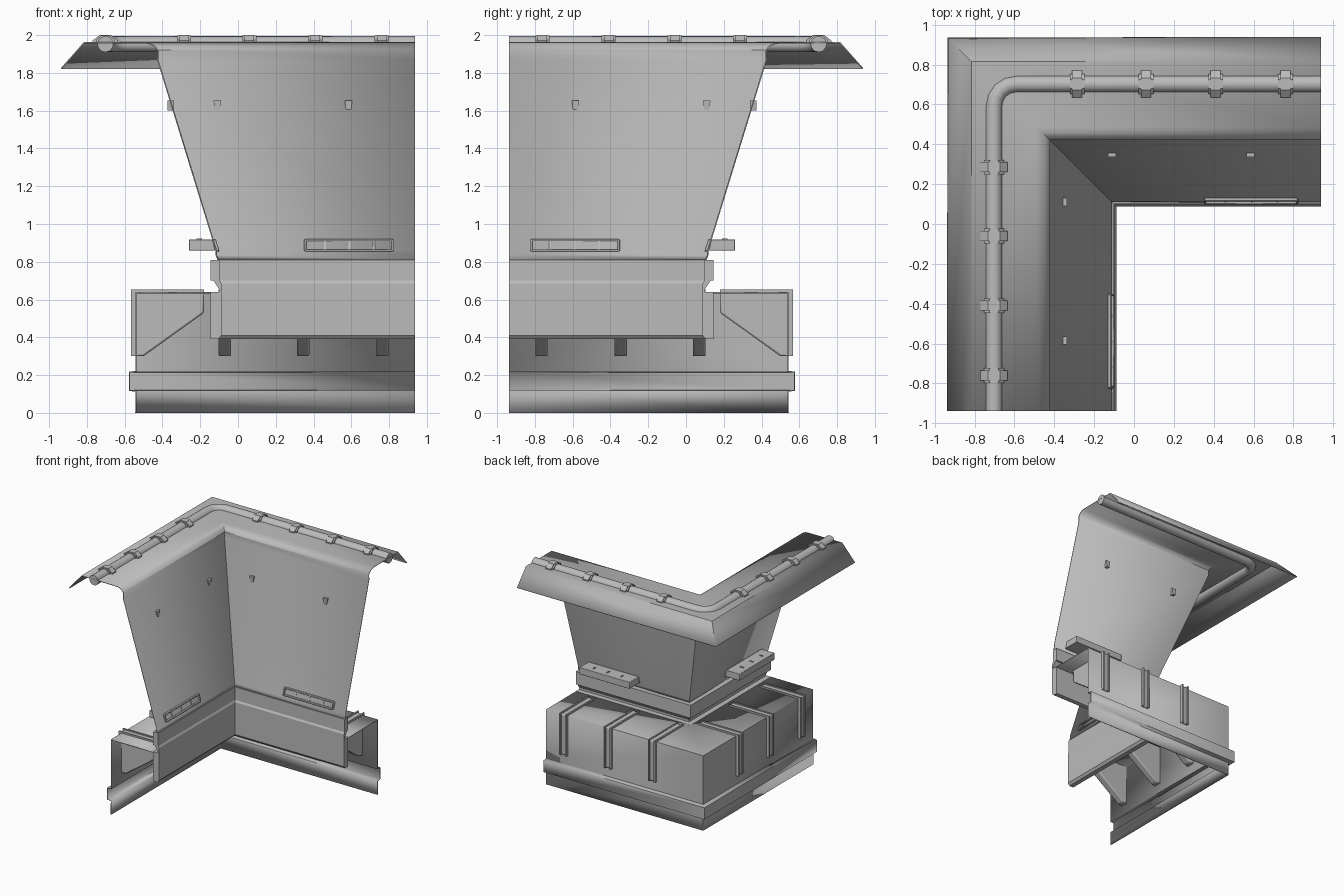
import bpy, bmesh, math

cube = bpy.data.objects.get("Cube")
if cube:
    bpy.data.objects.remove(cube, do_unlink=True)

END = 0.9375  # where both arms are cut off

grey = bpy.data.materials.new("plain_grey")
grey.use_nodes = True
colour = (0.5, 0.5, 0.5, 1)
grey.diffuse_color = colour
grey.node_tree.nodes["Principled BSDF"].inputs["Base Color"].default_value = colour


def finish(name, bm, thickness=0, bevel=0, smooth=30):
    bmesh.ops.recalc_face_normals(bm, faces=bm.faces)
    mesh = bpy.data.meshes.new(name)
    bm.to_mesh(mesh)
    bm.free()
    obj = bpy.data.objects.new(name, mesh)
    bpy.context.collection.objects.link(obj)
    mesh.materials.append(grey)
    if thickness:
        mod = obj.modifiers.new("thickness", "SOLIDIFY")
        mod.thickness, mod.offset = thickness, 0
    if bevel:
        mod = obj.modifiers.new("bevel", "BEVEL")
        mod.width, mod.segments = bevel, 2
    bpy.ops.object.select_all(action="DESELECT")
    obj.select_set(True)
    bpy.context.view_layer.objects.active = obj
    bpy.ops.object.shade_smooth_by_angle(angle=math.radians(smooth))
    return obj


def loft(bm, rings, closed, caps):
    rows = [[bm.verts.new(p) for p in ring] for ring in rings]
    n = len(rows[0])
    for a, b in zip(rows, rows[1:]):
        for i in range(n if closed else n - 1):
            j = (i + 1) % n
            bm.faces.new((a[i], a[j], b[j], b[i]))
    if caps:
        bm.faces.new(rows[0])
        bm.faces.new(rows[-1])


# Mitred sweep of a (depth, height) profile around the corner
def corner_sweep(name, profile, closed=False, thickness=0):
    rings = [[(END, d, z) for d, z in profile],
             [(-d, d, z) for d, z in profile],
             [(-d, -END, z) for d, z in profile]]
    bm = bmesh.new()
    loft(bm, rings, closed, closed)
    return finish(name, bm, thickness)


# Extruded (depth, height) profiles repeated on both arms
def arm_prisms(name, profile, spans, bevel=0):
    for arm in ("back", "side"):
        for k, (s0, s1) in enumerate(spans):
            bm = bmesh.new()
            rings = [[(s, d, z) if arm == "back" else (-d, -s, z) for d, z in profile]
                     for s in (s0, s1)]
            loft(bm, rings, True, True)
            finish(f"{arm}_{name}_{k + 1}", bm, bevel=bevel)


def around(centres, width):
    return [(c - width / 2, c + width / 2) for c in centres]


def slope(z):
    return 0.115 + (z - 0.86) * 0.307


def on_slope(z0, z1, front, back):
    return [(slope(z0) - front, z0), (slope(z1) - front, z1),
            (slope(z1) + back, z1), (slope(z0) + back, z0)]


# Sloping hood with a rounded shoulder and drooping outer flange
shoulder = []
for i in range(7):
    a = math.radians(i * 73 / 6)
    shoulder.append((0.49 - 0.075 * math.cos(math.radians(17) + a),
                     1.885 + 0.075 * math.sin(math.radians(17) + a) - 0.002))
shoulder[0] = (slope(1.87), 1.87)
corner_sweep("hood", [(0.105, 0.81), (0.115, 0.835), (slope(0.86), 0.86)] + shoulder
             + [(0.815, 1.96), (0.935, 1.823)], thickness=0.007)

# Ledge, neck and inner wall in one solid section
corner_sweep("inner_wall", [(0.097, 0.81), (0.097, 0.70), (0.088, 0.685), (0.088, 0.41),
                            (0.105, 0.39), (0.145, 0.39), (0.145, 0.64), (0.1, 0.64),
                            (0.1, 0.655), (0.13, 0.70), (0.145, 0.70), (0.145, 0.81)], closed=True)

# Outer base shell with its raised band
corner_sweep("base_shell", [(0.54, 0), (0.54, 0.115), (0.575, 0.12), (0.575, 0.215),
                            (0.54, 0.22), (0.54, 0.636), (0.14, 0.636)], thickness=0.008)

# Brackets through the base, with a raised strap edge on each side
bracket_at = (-0.07, 0.345, 0.765)
arm_prisms("bracket", [(0.557, 0.645), (0.18, 0.645), (0.18, 0.53), (0.5, 0.3), (0.557, 0.3)],
           around(bracket_at, 0.066), bevel=0.01)
edges = [c + side * 0.027 for c in bracket_at for side in (-1, 1)]
arm_prisms("strap_edge", [(0.566, 0.652), (0.18, 0.652), (0.18, 0.62), (0.53, 0.62),
                          (0.53, 0.3), (0.566, 0.3)], around(edges, 0.012))

# Vent housings behind the hood, with fins
arm_prisms("vent_housing", [(0.12, 0.86), (0.26, 0.86), (0.26, 0.918), (0.135, 0.918)],
           [(0.35, 0.825)], bevel=0.004)
fins = (0.46, 0.59, 0.72)
arm_prisms("vent_fin", on_slope(0.865, 0.91, 0.006, 0.01), around(fins, 0.012))
arm_prisms("housing_tick", [(0.19, 0.91), (0.22, 0.91), (0.22, 0.924), (0.19, 0.924)],
           around(fins, 0.01))

# Vent frames on the inner slope
for part, z0, z1 in (("vent_sill", 0.855, 0.866), ("vent_lintel", 0.909, 0.92)):
    arm_prisms(part, on_slope(z0, z1, 0.016, 0.005), [(0.355, 0.82)], bevel=0.003)
arm_prisms("vent_jamb", on_slope(0.858, 0.917, 0.016, 0.005), around((0.356, 0.819), 0.011), bevel=0.003)

# Tapered pegs through the hood
for arm in ("back", "side"):
    for k, s in enumerate((-0.11, 0.585)):
        rings = []
        for z, w in ((1.6, 0.013), (1.655, 0.02)):
            d0, d1 = slope(1.63) - 0.004 - w / 2, slope(1.63) + 0.022
            ring = [(s - w, d0), (s + w, d0), (s + w, d1), (s - w, d1)]
            rings.append([(x, d, z) if arm == "back" else (-d, -x, z) for x, d in ring])
        bm = bmesh.new()
        loft(bm, rings, True, True)
        finish(f"{arm}_peg_{k + 1}", bm)

# Pipe along the top with a rounded corner
pipe_d, bend, radius = 0.702, 0.11, 0.042
path = [(END, pipe_d, 0, 1)]
for i in range(5):
    a = math.radians(90 + i * 22.5)
    path.append((bend - pipe_d + bend * math.cos(a), pipe_d - bend + bend * math.sin(a),
                 math.cos(a), math.sin(a)))
path.append((-pipe_d, -END, -1, 0))
rings = []
for x, y, nx, ny in path:
    angles = [math.tau * k / 16 for k in range(16)]
    rings.append([(x + nx * radius * math.cos(t), y + ny * radius * math.cos(t),
                   1.952 + radius * math.sin(t)) for t in angles])
bm = bmesh.new()
loft(bm, rings, True, True)
finish("top_pipe", bm, smooth=40)

# Pipe clamps: a narrow strap with feet and a wider collar
clamp_at = (-0.285, 0.06, 0.41, 0.76)
arm_prisms("clamp_strap", [(0.635, 1.955), (0.635, 1.972), (0.672, 2.0), (0.732, 2.0),
                           (0.769, 1.972), (0.769, 1.955)], around(clamp_at, 0.05))
arm_prisms("clamp_collar", [(0.652, 1.955), (0.652, 1.975), (0.68, 1.997), (0.724, 1.997),
                            (0.752, 1.975), (0.752, 1.955)], around(clamp_at, 0.074))
